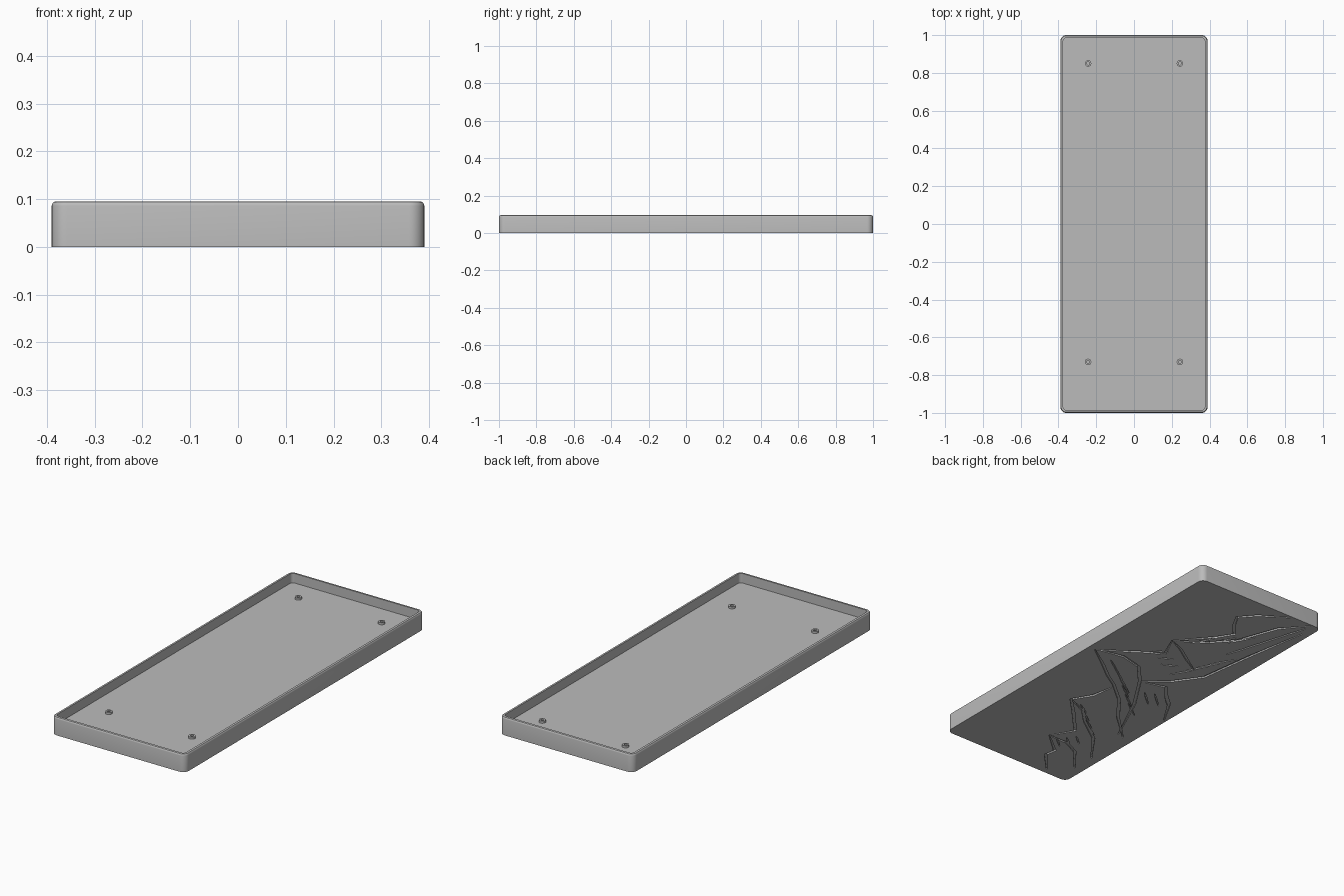
import bpy, bmesh, math
from mathutils import Vector

if "Cube" in bpy.data.objects:
    bpy.data.objects.remove(bpy.data.objects["Cube"])

HALF_X, HALF_Y, CORNER = 0.39, 1.0, 0.032
FLOOR = 0.045

grey = bpy.data.materials.new("plain grey")
grey.use_nodes = True
colour = (0.5, 0.5, 0.5, 1)
grey.diffuse_color = colour
grey.node_tree.nodes["Principled BSDF"].inputs["Base Color"].default_value = colour


def make_object(name, bm):
    bmesh.ops.recalc_face_normals(bm, faces=bm.faces)
    mesh = bpy.data.meshes.new(name)
    bm.to_mesh(mesh)
    bm.free()
    mesh.materials.append(grey)
    obj = bpy.data.objects.new(name, mesh)
    bpy.context.collection.objects.link(obj)
    return obj


def smooth(obj):
    bpy.ops.object.select_all(action='DESELECT')
    obj.select_set(True)
    bpy.context.view_layer.objects.active = obj
    bpy.ops.object.shade_smooth_by_angle(angle=math.radians(30))


def bridge(bm, rings):
    for low, high in zip(rings, rings[1:]):
        for i in range(len(low)):
            j = (i + 1) % len(low)
            bm.faces.new((low[i], low[j], high[j], high[i]))


def rounded_ring(bm, inset, z, steps=8):
    """Rounded rectangle of vertices, moved in from the outside wall."""
    r = CORNER - inset
    ring = []
    for k, (sx, sy) in enumerate([(1, 1), (-1, 1), (-1, -1), (1, -1)]):
        for s in range(steps + 1):
            a = math.pi / 2 * (k + s / steps)
            ring.append(bm.verts.new((sx * (HALF_X - CORNER) + r * math.cos(a),
                                      sy * (HALF_Y - CORNER) + r * math.sin(a), z)))
    return ring


# Tray: outer wall, rounded rim, inner wall, floor
bm = bmesh.new()
profile = [(0, 0), (0, 0.086), (0.001, 0.09), (0.004, 0.094), (0.008, 0.095),
           (0.015, 0.095), (0.015, FLOOR)]
rings = [rounded_ring(bm, inset, z) for inset, z in profile]
bridge(bm, rings)
bm.faces.new(rings[0])
bm.faces.new(rings[-1])
tray = make_object("tray", bm)


# Standoffs: short tubes on the floor
def standoff(name, x, y, segments=24):
    bm = bmesh.new()
    rings = []
    for r, z in [(0.017, FLOOR - 0.002), (0.017, 0.056), (0.008, 0.056), (0.008, FLOOR - 0.002)]:
        turn = [math.tau * i / segments for i in range(segments)]
        rings.append([bm.verts.new((x + r * math.cos(a), y + r * math.sin(a), z)) for a in turn])
    bridge(bm, rings + rings[:1])
    smooth(make_object(name, bm))


for end, y in (("back", 0.85), ("front", -0.73)):
    for side, x in (("left", 0.243), ("right", -0.243)):
        standoff(f"{end}_{side}_standoff", x, y)

# Mountain engraving on the underside: ridge lines as (x, y) paths
ridges = [
    [(-.20, .99), (-.06, .90), (.01, .82), (-.03, .75), (-.09, .68), (-.04, .60), (.11, .43)],
    [(.11, .43), (.02, .39), (-.07, .33), (-.17, .27)],
    [(.11, .43), (.05, .30), (.13, .26), (.20, .21), (.35, .11)],
    [(.35, .11), (.22, .02), (.13, -.05), (.05, -.10), (-.07, -.20), (-.18, -.34), (-.33, -.48)],
    [(.34, .12), (.19, .15), (.07, .12), (-.03, .01), (-.16, -.19), (-.29, -.47)],
    [(-.03, .01), (-.15, .11), (-.25, .25), (-.29, .55), (-.35, .90)],
    [(-.06, .02), (-.17, .05), (-.23, -.02), (-.29, -.07), (-.38, -.22)],
    [(.04, -.13), (.06, -.25), (.12, -.35), (.03, -.44), (-.10, -.58), (-.03, -.70)],
    [(.12, -.35), (.00, -.40), (-.08, -.48), (-.22, -.58), (-.34, -.74)],
    [(-.03, -.70), (-.15, -.80), (-.14, -.86), (-.24, -.97)],
    [(-.04, -.70), (-.14, -.70), (-.23, -.74), (-.34, -.87)],
    [(.09, .44), (-.04, .53), (-.14, .64), (-.22, .86), (-.33, .99)],
]
# Hatching: start, stroke vector, step to the next stroke, count
hatches = [
    ((.22, .08), (-.09, -.06), (-.05, -.035), 5),
    ((.08, -.02), (-.10, -.07), (-.07, -.06), 4),
    ((.05, -.36), (-.08, -.05), (-.06, -.05), 4),
    ((-.08, -.70), (-.06, -.05), (-.03, .04), 3),
    ((-.12, -.06), (-.09, -.08), (-.05, .02), 3),
    ((.12, .29), (-.08, .04), (-.06, -.04), 3),
    ((.02, .47), (-.07, .13), (-.07, .06), 3),
    ((-.10, .16), (-.07, .12), (-.03, .07), 4),
    ((-.19, .50), (-.05, .15), (-.03, .10), 4),
]


def groove(bm, points, width, depth=0.008):
    """Tapered ribbon solid that follows a path under the floor."""
    pts = [Vector(p) for p in points]
    rings = []
    for i, p in enumerate(pts):
        along = (pts[min(i + 1, len(pts) - 1)] - pts[max(i - 1, 0)]).normalized()
        taper = 0.3 if i in (0, len(pts) - 1) else 1
        side = Vector((-along.y, along.x)) * width * taper / 2
        rings.append([bm.verts.new((*(p + side * s), z))
                      for s, z in ((1, -0.01), (-1, -0.01), (-1, depth), (1, depth))])
    bridge(bm, rings)
    bm.faces.new(rings[0])
    bm.faces.new(rings[-1])


bm = bmesh.new()
for path in ridges:
    groove(bm, path, 0.014)
for start, stroke, step, count in hatches:
    for n in range(count):
        a = Vector(start) + Vector(step) * n
        b = a + Vector(stroke)
        groove(bm, [a, (a + b) / 2, b], 0.009)
cutter = make_object("engraving_cutter", bm)
cutter.hide_render = True
cutter.hide_set(True)

cut = tray.modifiers.new("engraving", 'BOOLEAN')
cut.operation = 'DIFFERENCE'
cut.solver = 'EXACT'
cut.use_self = True
cut.object = cutter
bpy.context.view_layer.objects.active = tray
bpy.ops.object.modifier_apply(modifier=cut.name)
bpy.data.objects.remove(cutter)
smooth(tray)
